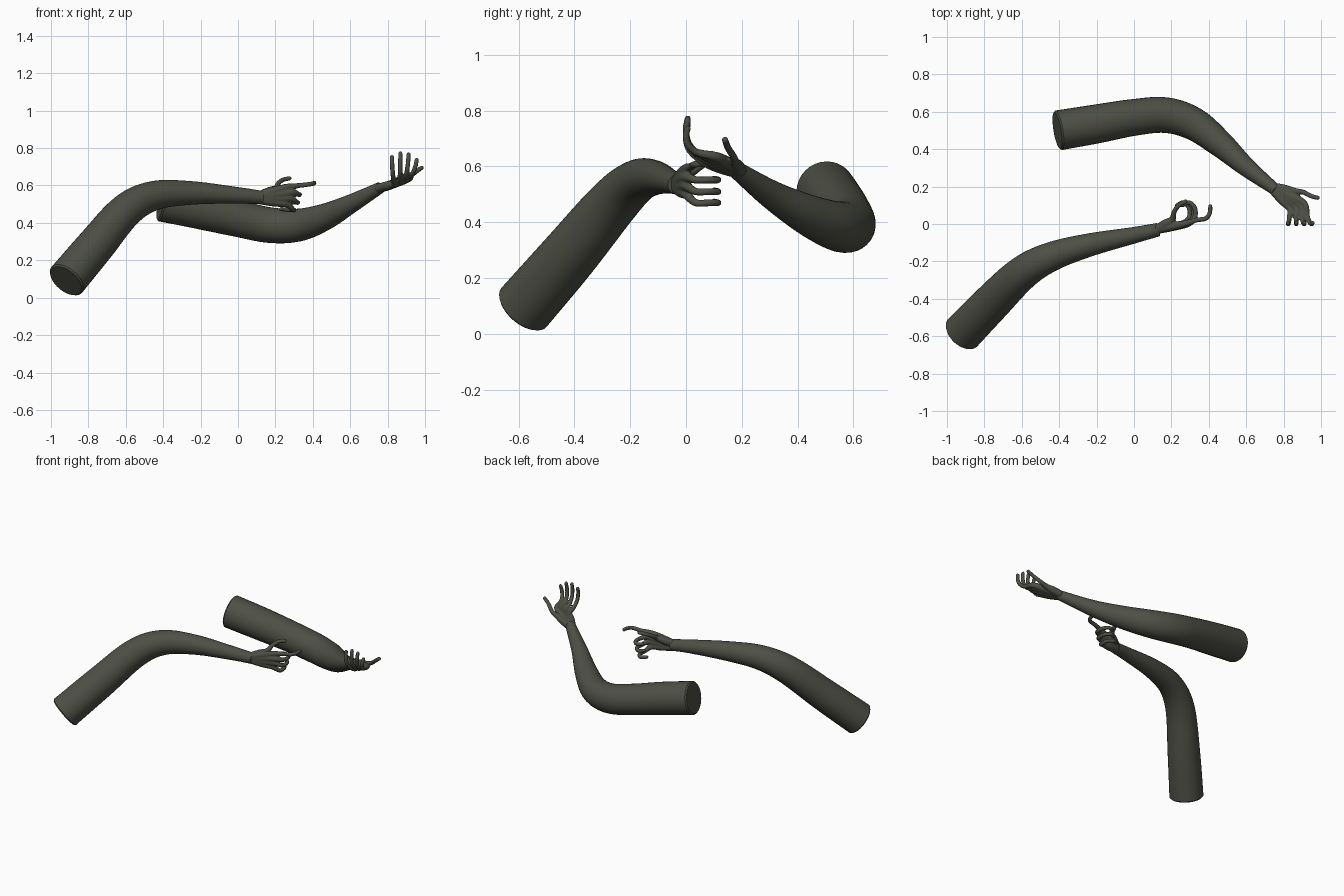
import bpy, bmesh, math
from mathutils import Vector

cube = bpy.data.objects.get("Cube")
if cube:
    bpy.data.objects.remove(cube, do_unlink=True)

skin = bpy.data.materials.new("dark olive grey")
skin.use_nodes = True
COLOUR = (0.075, 0.08, 0.06, 1)
skin.diffuse_color = COLOUR
skin.node_tree.nodes["Principled BSDF"].inputs["Base Color"].default_value = COLOUR


def spline(points, steps):
    """Catmull-Rom through (x, y, z, radius) points."""
    p = [Vector(q) for q in points]
    p = [2 * p[0] - p[1]] + p + [2 * p[-1] - p[-2]]
    out = []
    for i in range(1, len(p) - 2):
        a, b, c, d = p[i - 1:i + 3]
        for s in range(steps):
            t = s / steps
            out.append((2 * b + (c - a) * t + (2 * a - 5 * b + 4 * c - d) * t ** 2
                        + (3 * b - a - 3 * c + d) * t ** 3) / 2)
    return out + [p[-2]]


def tube(bm, points, sides, steps, round_tip=False, rim=0):
    """Loft a closed round tube along a path, with a domed tip or softened rim."""
    path = spline(points, steps)
    if round_tip:
        tip, r = path[-1], path[-1].w
        along = (path[-1].xyz - path[-2].xyz).normalized()
        for k in (0.35, 0.7, 0.92):
            path.append(Vector((*(tip.xyz + along * r * k), r * math.sqrt(1 - k * k))))
    if rim:
        first = path[0].copy()
        first.w -= rim
        along = (path[1].xyz - path[0].xyz).normalized()
        path[0] = Vector((*(first.xyz + along * rim), path[0].w))
        path.insert(0, first)
    rings = []
    normal = None
    for i, q in enumerate(path):
        along = (path[min(i + 1, len(path) - 1)].xyz - path[max(i - 1, 0)].xyz).normalized()
        if normal is None:
            normal = along.orthogonal()
        normal = (normal - along * normal.dot(along)).normalized()
        side = along.cross(normal)
        angles = [2 * math.pi * k / sides for k in range(sides)]
        rings.append([bm.verts.new(q.xyz + q.w * (normal * math.cos(a) + side * math.sin(a)))
                      for a in angles])
    for lo, hi in zip(rings, rings[1:]):
        for k in range(sides):
            n = (k + 1) % sides
            bm.faces.new((lo[k], lo[n], hi[n], hi[k]))
    bm.faces.new(rings[0])
    bm.faces.new(rings[-1])


def finish(bm, name):
    bmesh.ops.recalc_face_normals(bm, faces=bm.faces)
    mesh = bpy.data.meshes.new(name)
    bm.to_mesh(mesh)
    bm.free()
    mesh.materials.append(skin)
    ob = bpy.data.objects.new(name, mesh)
    bpy.context.collection.objects.link(ob)
    bpy.ops.object.select_all(action='DESELECT')
    ob.select_set(True)
    bpy.context.view_layer.objects.active = ob
    bpy.ops.object.shade_smooth_by_angle(angle=math.radians(40))
    return ob


def arm(name, points):
    bm = bmesh.new()
    tube(bm, points, 32, 8, rim=0.008)
    return finish(bm, name)


def hand(name, wrist, spread, digits):
    """Fuse the wrist, palm bones and fingers into one smooth skin."""
    bm = bmesh.new()
    wrist, spread = Vector(wrist), Vector(spread)
    for offset, joints in digits:
        start = wrist + spread * offset
        knuckle = Vector(joints[0])
        path = [(*start, 0.025), (*start.lerp(knuckle, 0.55), 0.024), (*knuckle, 0.018)]
        rest = joints[1:]
        path += [(*j, 0.0135 - 0.0025 * i / len(rest)) for i, j in enumerate(rest)]
        tube(bm, path, 14, 6, round_tip=True)
    ob = finish(bm, name)
    remesh = ob.modifiers.new("fuse", 'REMESH')
    remesh.mode = 'VOXEL'
    remesh.voxel_size = 0.005
    remesh.use_smooth_shade = True
    smooth = ob.modifiers.new("soften", 'SMOOTH')
    smooth.factor = 0.5
    smooth.iterations = 3
    return ob


# Front arm, raised from the shoulder and bent at the elbow
arm("front_arm", [
    (-0.92, -0.585, 0.09, 0.107), (-0.76, -0.42, 0.28, 0.102),
    (-0.6, -0.265, 0.465, 0.092), (-0.45, -0.178, 0.545, 0.079),
    (-0.25, -0.115, 0.56, 0.063), (0, -0.06, 0.547, 0.044),
    (0.13, -0.03, 0.535, 0.036)])

# Rear arm, hanging to the elbow and rising to the wrist
arm("rear_arm", [
    (-0.41, 0.5, 0.515, 0.107), (-0.2, 0.535, 0.47, 0.104),
    (0, 0.57, 0.423, 0.098), (0.17, 0.582, 0.388, 0.095),
    (0.32, 0.535, 0.388, 0.088), (0.46, 0.43, 0.43, 0.072),
    (0.6, 0.305, 0.5, 0.051), (0.76, 0.18, 0.588, 0.031)])


# Front hand: three curled fingers, a pointing finger and a thumb
def curled(x, z, drop):
    return [(x, 0.002, z), (x + 0.035, 0.035, z - drop), (x + 0.035, 0.085, z - drop),
            (x + 0.005, 0.115, z - drop), (x - 0.03, 0.1, z - drop + 0.004)]


hand("front_hand", (0.12, -0.03, 0.535), (0, 0, 0.012), [
    (1, [(0.265, 0, 0.592), (0.33, 0.02, 0.6), (0.385, 0.03, 0.607),
         (0.405, 0.06, 0.611), (0.408, 0.095, 0.614)]),
    (0.4, curled(0.29, 0.562, 0.01)),
    (-0.4, curled(0.28, 0.53, 0.02)),
    (-1, curled(0.26, 0.5, 0.03)),
    (1, [(0.205, 0.025, 0.585), (0.215, 0.065, 0.61), (0.24, 0.1, 0.63),
         (0.275, 0.12, 0.638)])])


# Rear hand: open palm with upturned fingers
def upturned(x, y, z, tip_x, tip_z):
    dx, dz = tip_x - x, tip_z - z
    stages = ((0, y, 0), (0.35, 0.04, 0.14), (0.65, 0.008, 0.38), (0.9, 0, 0.68), (1, 0.006, 0.92))
    return [(x + dx * a, v, z + dz * c) for a, v, c in stages]


hand("rear_hand", (0.755, 0.185, 0.585), (0.007, 0.009, 0.001), [
    (-1, upturned(0.835, 0.08, 0.61, 0.823, 0.765)),
    (-0.4, upturned(0.865, 0.088, 0.618, 0.868, 0.785)),
    (0.4, upturned(0.89, 0.097, 0.627, 0.912, 0.778)),
    (1, upturned(0.912, 0.107, 0.635, 0.955, 0.745)),
    (1, [(0.86, 0.175, 0.615), (0.905, 0.17, 0.635), (0.945, 0.15, 0.668),
         (0.982, 0.14, 0.695)])])
